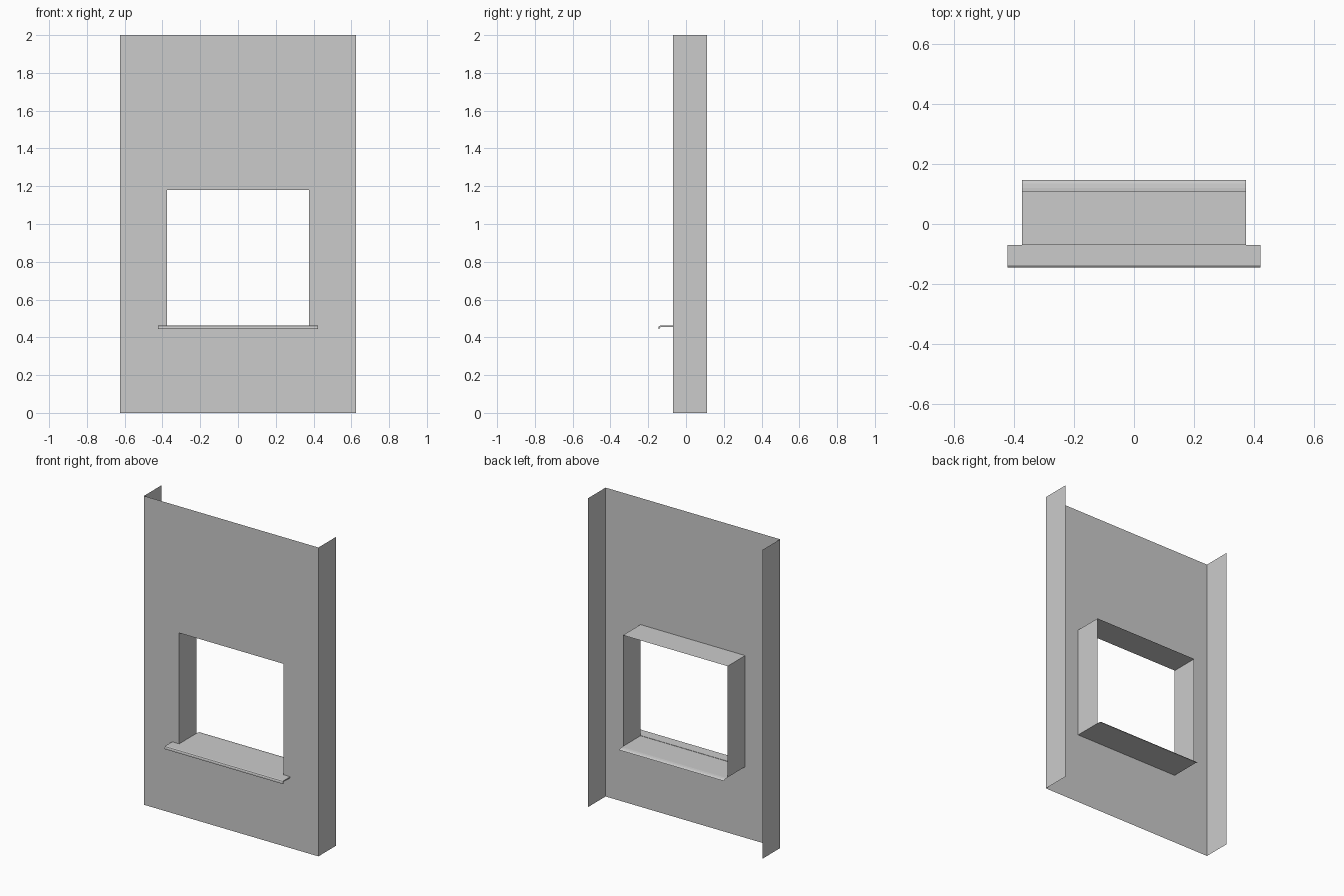
import bpy

if "Cube" in bpy.data.objects:
    bpy.data.objects.remove(bpy.data.objects["Cube"])

HW, OW, SW = 0.625, 0.375, 0.423     # half widths: wall, opening, outer sill
YF, YB = -0.07, 0.11                 # front and back planes of the wall
ZB, ZT, TOP = 0.46, 1.18, 2.0        # opening bottom and top, wall height


def make(name, verts, faces):
    me = bpy.data.meshes.new(name)
    me.from_pydata(verts, [], faces)
    me.update()
    ob = bpy.data.objects.new(name, me)
    bpy.context.collection.objects.link(ob)
    return ob


def strip(name, a, b):
    """Sheet of quads between two matching rows of points."""
    n = len(a)
    return make(name, a + b, [(i, i + 1, n + i + 1, n + i) for i in range(n - 1)])


def rect(x, z0, z1, y):
    return [(-x, y, z0), (x, y, z0), (x, y, z1), (-x, y, z1)]


# wall face with the window opening
make("wall_face", rect(HW, 0, TOP, YF) + rect(OW, ZB, ZT, YF),
     [(i, (i + 1) % 4, 4 + (i + 1) % 4, 4 + i) for i in range(4)])

# side returns of the wall
for side, s in (("left", -1), ("right", 1)):
    a = [(s * HW, YF, 0), (s * HW, YB, 0)]
    b = [(s * HW, YF, TOP), (s * HW, YB, TOP)]
    strip("wall_return_" + side, *((a, b) if s > 0 else (b, a)))

# window reveal: two sides and the head
path = [(OW, ZB), (OW, ZT), (-OW, ZT), (-OW, ZB)]
strip("window_reveal", [(x, YB, z) for x, z in path], [(x, YF, z) for x, z in path])

# inner sill sheet, with a slightly turned-down back edge
prof = [(YF, ZB), (0.12, ZB), (0.135, ZB - 0.002), (0.143, ZB - 0.005), (0.147, ZB - 0.01)]
strip("inner_sill", [(-OW, y, z) for y, z in prof], [(OW, y, z) for y, z in prof])

# outer sill: thin plate with a rounded, turned-down nose
prof = [(YF, 0.462), (-0.137, 0.462), (-0.143, 0.459), (-0.146, 0.453), (-0.146, 0.443),
        (-0.139, 0.443), (-0.139, 0.451), (-0.135, 0.454), (YF, 0.454)]
n = len(prof)
make("outer_sill", [(s * SW, y, z) for s in (-1, 1) for y, z in prof],
     [(i, n + i, n + (i + 1) % n, (i + 1) % n)[::-1] for i in range(n)]
     + [tuple(range(n)), tuple(range(2 * n - 1, n - 1, -1))])
